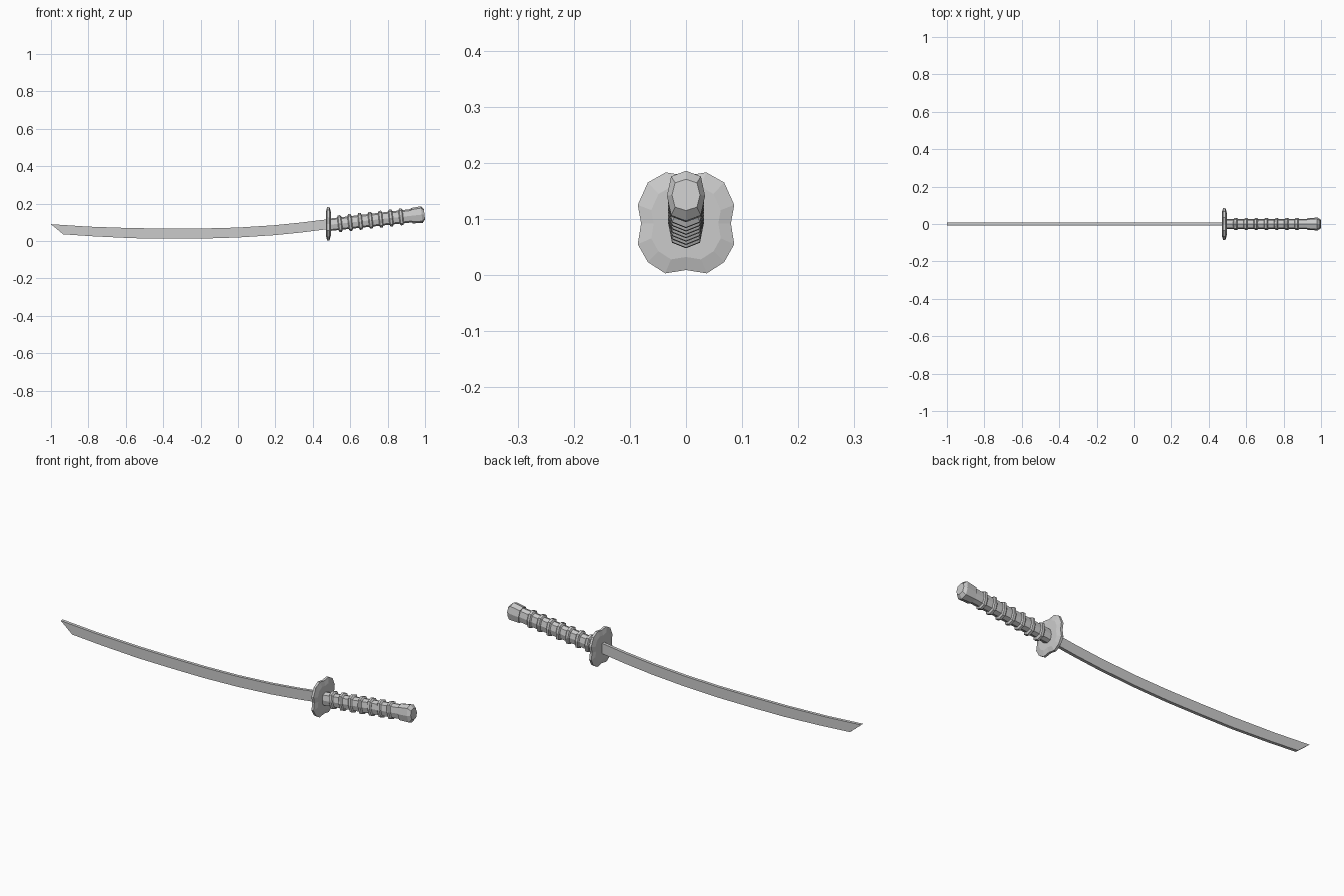
import bpy, math

if "Cube" in bpy.data.objects:
    bpy.data.objects.remove(bpy.data.objects["Cube"])

TILT = math.atan(0.11)


def make(name, verts, faces):
    me = bpy.data.meshes.new(name)
    me.from_pydata(verts, [], faces)
    me.validate()
    ob = bpy.data.objects.new(name, me)
    bpy.context.collection.objects.link(ob)
    return ob


def loft(name, rings):
    # Skin equal-sized closed rings and cap both ends
    n = len(rings[0])
    verts = [v for r in rings for v in r]
    faces = [tuple(reversed(range(n))), tuple(range(len(verts) - n, len(verts)))]
    for i in range(len(rings) - 1):
        for j in range(n):
            k = (j + 1) % n
            faces.append((i * n + j, i * n + k, (i + 1) * n + k, (i + 1) * n + j))
    return make(name, verts, faces)


def grip_ring(x, half_y, half_z):
    # Rounded octagon across the tilted grip axis
    ring = []
    for k in range(8):
        a = k * math.pi / 4
        f = 1.1 if k % 2 else 1.0
        y = math.cos(a) * half_y * f
        u = math.sin(a) * half_z * f
        zc = 0.087 + (x - 0.49) * 0.11
        ring.append((x - u * math.sin(TILT), y, zc + u * math.cos(TILT)))
    return ring


# Curved blade with slanted tip: (spine x, spine z, edge x, edge z)
stations = [(-1.0, 0.09, -0.935, 0.036), (-0.8, 0.077, -0.77, 0.025),
            (-0.57, 0.069, -0.56, 0.015), (-0.38, 0.067, -0.38, 0.013),
            (-0.19, 0.067, -0.19, 0.013), (0.0, 0.072, 0.0, 0.019),
            (0.19, 0.084, 0.19, 0.031), (0.34, 0.099, 0.34, 0.046),
            (0.485, 0.117, 0.485, 0.064)]
T = 0.008
loft("blade", [[(sx, -T, sz), (sx, T, sz), (ex, T, ez), (ex, -T, ez)]
               for sx, sz, ex, ez in stations])

# Lobed guard, thicker toward the middle
half = [(0.036, 0.183), (0.068, 0.165), (0.086, 0.125), (0.080, 0.092),
        (0.086, 0.055), (0.068, 0.023), (0.037, 0.003)]
outline = ([(0, 0.177)] + half + [(0, 0.009)] + [(-y, z) for y, z in reversed(half)])
outline.reverse()
loft("guard", [[(0.483 + dx, y * s, 0.092 + (z - 0.092) * s) for y, z in outline]
               for dx, s in [(-0.013, 0.72), (-0.006, 1), (0.006, 1), (0.013, 0.72)]])

# Grip core
loft("grip", [grip_ring(0.488, 0.026, 0.033), grip_ring(0.93, 0.027, 0.036)])

# Raised wrap bands
for i in range(7):
    x = 0.545 + i * 0.0545
    loft("wrap_band_%d" % (i + 1),
         [grip_ring(x - 0.011, 0.027, 0.036), grip_ring(x - 0.006, 0.032, 0.045),
          grip_ring(x + 0.006, 0.032, 0.045), grip_ring(x + 0.011, 0.027, 0.036)])

# End cap with chamfered butt
loft("pommel", [grip_ring(0.928, 0.032, 0.041), grip_ring(0.982, 0.034, 0.045),
                grip_ring(0.997, 0.025, 0.028)])
